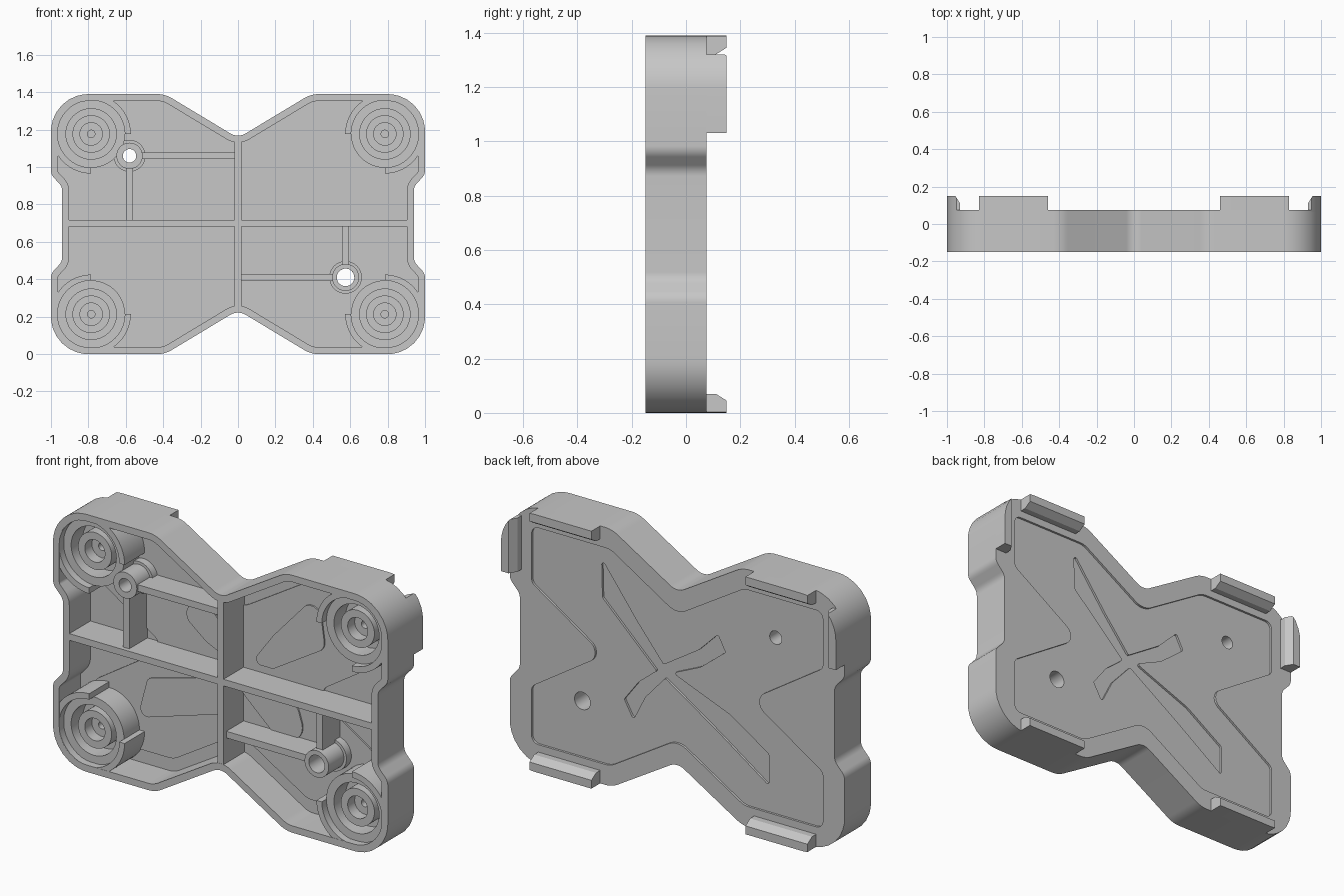
import bpy, bmesh, math
from mathutils import Vector, Matrix

if "Cube" in bpy.data.objects:
    bpy.data.objects.remove(bpy.data.objects["Cube"])

MID = 0.695                                # height of the symmetry plane
FRONT, FLOOR, BACK, TIP = -0.15, 0.03, 0.075, 0.15
STEP = 0.012                               # depth of the shallow panel and blade recesses
SUNK = FLOOR + 0.005                       # parts end a little inside the floor

grey = bpy.data.materials.new("plain grey")
grey.use_nodes = True
grey.diffuse_color = (0.57, 0.57, 0.57, 1)
grey.node_tree.nodes["Principled BSDF"].inputs["Base Color"].default_value = (0.57, 0.57, 0.57, 1)


def finish(name, bm):
    bmesh.ops.remove_doubles(bm, verts=bm.verts, dist=1e-5)
    bmesh.ops.recalc_face_normals(bm, faces=bm.faces)
    me = bpy.data.meshes.new(name)
    bm.to_mesh(me)
    bm.free()
    me.materials.append(grey)
    ob = bpy.data.objects.new(name, me)
    bpy.context.collection.objects.link(ob)
    return ob


def fillet(corners, steps=8):
    """Round each (x, z, radius) corner of a closed polygon."""
    out, n = [], len(corners)
    for i, (x, z, r) in enumerate(corners):
        p = Vector((x, z))
        u = (Vector(corners[i - 1][:2]) - p).normalized()
        v = (Vector(corners[(i + 1) % n][:2]) - p).normalized()
        half = u.angle(v) / 2
        c = p + (u + v).normalized() * r / math.sin(half)
        a, b = p + u * r / math.tan(half) - c, p + v * r / math.tan(half) - c
        out += [c + a.lerp(b, k / steps).normalized() * r for k in range(steps + 1)]
    return out


def four_way(quadrant):
    """Mirror a quarter outline, first corner on x = 0, into a closed one."""
    right = quadrant + [(x, -z, r) for x, z, r in reversed(quadrant) if z]
    full = right + [(-x, z, r) for x, z, r in reversed(right) if x]
    return fillet([(x, z + MID, r) for x, z, r in full])


def inset(pts, d):
    """Offset a clockwise outline inwards."""
    out = []
    for i, p in enumerate(pts):
        t = (pts[(i + 1) % len(pts)] - pts[i - 1]).normalized()
        out.append(p + Vector((t.y, -t.x)) * d)
    return out


def circle(x, z, r, n=40):
    return [(x + r * math.cos(math.tau * k / n), z + r * math.sin(math.tau * k / n)) for k in range(n)]


def ring(bm, pts, y):
    return [bm.verts.new((p[0], y, p[1])) for p in pts]


def wall(bm, pts, y0, y1):
    """Side faces of a loop between two depths."""
    a, b = ring(bm, pts, y0), ring(bm, pts, y1)
    for i in range(len(pts)):
        bm.faces.new((a[i - 1], a[i], b[i], b[i - 1]))


def fill(bm, loops, y):
    """Flat face inside the first loop, with the other loops as holes."""
    edges = []
    for pts in loops:
        vs = ring(bm, pts, y)
        edges += [bm.edges.new((vs[i - 1], vs[i])) for i in range(len(vs))]
    bmesh.ops.triangle_fill(bm, use_beauty=True, edges=edges, normal=(0, 1, 0))


def prism(name, pts, y0, y1):
    bm = bmesh.new()
    wall(bm, pts, y0, y1)
    for y in (y0, y1):
        bm.faces.new(ring(bm, pts, y))
    return finish(name, bm)


def box(name, x0, x1, z0, z1, y0, y1):
    return prism(name, [(x0, z0), (x1, z0), (x1, z1), (x0, z1)], y0, y1)


def lathe(name, profile, x, z, angle=math.tau, start=0.0, closed=False):
    """Turn an (r, y) profile about an axis along y."""
    bm = bmesh.new()
    first, last = (Matrix.Rotation(-a, 3, "Y") for a in (start, start + angle))
    vs = [bm.verts.new(first @ Vector((r, y, 0))) for r, y in profile]
    pairs = list(zip(vs, vs[1:] + vs[:1])) if closed else list(zip(vs, vs[1:]))
    edges = [bm.edges.new(e) for e in pairs]
    if angle < math.tau:
        for rot in (first, last):
            bm.faces.new([bm.verts.new(rot @ Vector((r, y, 0))) for r, y in profile])
    bmesh.ops.spin(bm, geom=vs + edges, axis=(0, -1, 0), cent=(0, 0, 0), angle=angle, steps=48)
    bmesh.ops.translate(bm, vec=(x, 0, z), verts=bm.verts)
    return finish(name, bm)


# Outlines: outer rim, inner rim, back panel, crossed blades and screw holes
outline = four_way([(0, 0.46, 0.08), (0.39, 0.695, 0.15), (1, 0.695, 0.2),
                    (1, 0.265, 0.06), (0.94, 0.2, 0.06)])
inner = inset(outline, 0.037)
panel = four_way([(0, 0.34, 0.1), (0.4, 0.585, 0.1), (0.87, 0.585, 0.04),
                  (0.87, 0.28, 0.04), (0.44, 0, 0.06)])
blades = fillet([
    (0.09, 0.735, 0.01), (0.25, 0.93, 0.1), (0.46, 1.21, 0.01), (0.455, 1.0, 0.02), (0.13, 0.69, 0.01),
    (0.24, 0.6, 0.05), (0.325, 0.487, 0.01), (0.27, 0.39, 0.01), (0.2, 0.53, 0.05), (0.08, 0.665, 0.01),
    (-0.25, 0.45, 0.1), (-0.54, 0.25, 0.01), (-0.54, 0.42, 0.02), (-0.31, 0.57, 0.1), (0.035, 0.705, 0.01),
    (-0.13, 0.78, 0.1), (-0.28, 0.9, 0.01), (-0.235, 0.985, 0.01), (-0.12, 0.87, 0.1)], 4)
# Screw tubes: x, z, hole radius, outer radius, front end
tubes = [(-0.58, 1.06, 0.036, 0.07, -0.135), (0.575, 0.41, 0.047, 0.072, FRONT)]
holes = [circle(x, z, hole) for x, z, hole, r, y in tubes]

# Shell: open front, stepped floor, recessed back panel with blade grooves
bm = bmesh.new()
step_in, panel_y, groove_y = FLOOR - 0.008, BACK - STEP, BACK - 2 * STEP
fill(bm, [outline, inner], FRONT)
wall(bm, inner, FRONT, FLOOR)
fill(bm, [inner, panel], FLOOR)
wall(bm, panel, FLOOR, step_in)
fill(bm, [panel] + holes, step_in)
for hole in holes:
    wall(bm, hole, step_in, panel_y)
fill(bm, [panel, blades] + holes, panel_y)
wall(bm, blades, panel_y, groove_y)
fill(bm, [blades], groove_y)
wall(bm, panel, panel_y, BACK)
fill(bm, [outline, panel], BACK)
wall(bm, outline, FRONT, BACK)
finish("shell", bm)

# Low raised pads on the inner floor
pads = {
    "upper_right": [(0.07, 0.76, 0.03), (0.2, 0.94, 0.1), (0.47, 1.24, 0.06), (0.51, 0.95, 0.06), (0.2, 0.76, 0.05)],
    "lower_left": [(-0.02, 0.72, 0.02), (-0.22, 0.6, 0.1), (-0.55, 0.51, 0.04), (-0.61, 0.28, 0.04), (-0.02, 0.46, 0.05)],
    "upper_left": [(-0.02, 0.72, 0.02), (-0.2, 0.8, 0.05), (-0.35, 0.92, 0.06), (-0.22, 1.04, 0.05), (-0.02, 0.82, 0.03)],
    "lower_right": [(0.02, 0.67, 0.02), (0.34, 0.61, 0.08), (0.39, 0.45, 0.08), (0.25, 0.37, 0.05), (0.02, 0.58, 0.03)],
}
for name, pts in pads.items():
    prism("floor_pad_" + name, fillet(pts), step_in - 0.008, step_in + 0.002)

# Screw tubes with a collar at the foot
for x, z, hole, r, y in tubes:
    lathe("screw_tube", [(hole, SUNK), (hole, y), (r, y), (r, -0.02), (r + 0.015, -0.02),
                         (r + 0.015, SUNK)], x, z, closed=True)

# Ribs
T = 0.018
box("centre_rib_upright", -T, T, 0.24, 1.15, FRONT + 0.001, SUNK)
box("centre_rib_level", -0.92, 0.92, MID + 0.005 - T, MID + 0.005 + T, FRONT + 0.001, SUNK)
for x, z, hole, r, y in tubes:
    side, up = math.copysign(r * 0.9, x), math.copysign(r * 0.9, z - MID)
    x0, x1 = sorted((0, x - side))
    z0, z1 = sorted((MID, z - up))
    box("tube_rib_level", x0, x1, z - T, z + T, -0.125, SUNK)
    box("tube_rib_upright", x - T, x + T, z0, z1, -0.125, SUNK)

# Corner sockets: stepped boss, and a three-quarter collar open to the middle
boss = [(0.181, SUNK), (0.181, -0.11), (0.135, -0.11), (0.135, -0.01), (0.1, -0.01),
        (0.1, -0.1), (0.06, -0.1), (0.06, -0.04), (0.02, -0.04), (0.02, 0.01), (0, 0.01)]
collar = [(0.18, SUNK), (0.18, FRONT + 0.001), (0.212, FRONT + 0.001), (0.212, SUNK)]
gap_end = {(1, 1): 270, (-1, 1): 0, (-1, -1): 90, (1, -1): 180}
for (sx, sz), deg in gap_end.items():
    x, z = 0.785 * sx, MID + 0.482 * sz
    lathe("corner_boss", boss, x, z)
    lathe("corner_collar", collar, x, z, math.radians(270), math.radians(deg), True)

# Back clips: hooked bars trimmed to the outline
hook = [(0.1, BACK - 0.01), (0.1, TIP), (-0.045, TIP), (-0.07, 0.11), (-0.07, BACK - 0.01)]


def clip(name, place, along):
    bm = bmesh.new()
    face = bm.faces.new([bm.verts.new(place(d, y)) for d, y in hook])
    new = bmesh.ops.extrude_face_region(bm, geom=[face])["geom"]
    bmesh.ops.translate(bm, vec=along, verts=[g for g in new if isinstance(g, bmesh.types.BMVert)])
    bm.faces.ensure_lookup_table()
    ob, trim = finish(name, bm), prism("trim", outline, 0, 0.3)
    mod = ob.modifiers.new("trim", "BOOLEAN")
    mod.object, mod.operation, mod.solver = trim, "INTERSECT", "EXACT"
    bpy.context.view_layer.objects.active = ob
    bpy.ops.object.modifier_apply(modifier=mod.name)
    bpy.data.objects.remove(trim)


for s in (-1, 1):
    for up in (-1, 1):
        clip("edge_clip", lambda d, y: (0.46 * s, y, MID + up * (0.695 + d)), (0.37 * s, 0, 0))
    clip("side_clip", lambda d, y: (s * (1 + d), y, 1.03), (0, 0, 0.29))

# Smooth the curved walls, keep edges crisp
for ob in bpy.context.collection.objects:
    if ob.type == "MESH" and ob.data.materials and ob.data.materials[0] == grey:
        bpy.ops.object.select_all(action="DESELECT")
        ob.select_set(True)
        bpy.context.view_layer.objects.active = ob
        bpy.ops.object.shade_smooth_by_angle(angle=math.radians(30))
